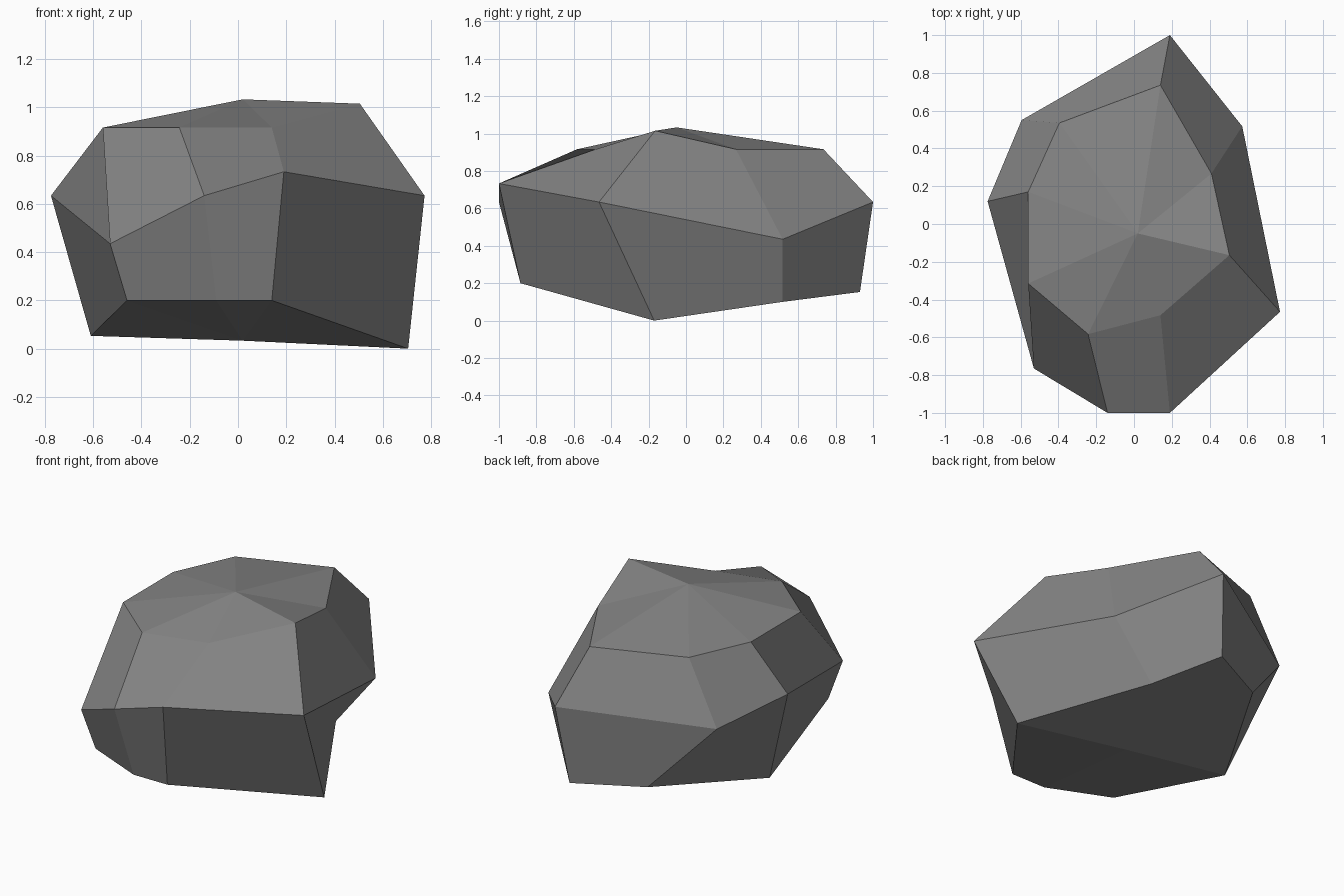
import bpy, bmesh

if "Cube" in bpy.data.objects:
    bpy.data.objects.remove(bpy.data.objects["Cube"])

# Three irregular eight-sided rings (back point first, clockwise from above) and two poles
lower = [(.14, .93, .153), (.305, .515, .10), (.705, -.17, 0), (.14, -.885, .20),
         (-.09, -.885, .20), (-.46, -.725, .20), (-.61, .06, .053), (-.25, .73, .155)]
middle = [(.19, 1, .634), (.573, .517, .435), (.773, -.465, .634), (.19, -1, .733),
          (-.14, -1, .634), (-.53, -.765, .435), (-.775, .12, .634), (-.595, .55, .535)]
upper = [(.14, .735, .916), (.41, .267, .916), (.505, -.165, 1.015), (.14, -.483, .916),
         (-.243, -.583, .916), (-.56, -.315, .916), (-.56, .17, .916), (-.395, .535, .916)]
base, peak = (.02, -.05, .033), (.02, -.05, 1.033)

bm = bmesh.new()
rings = [[bm.verts.new(p) for p in ring] for ring in (lower, middle, upper)]
bottom, top = bm.verts.new(base), bm.verts.new(peak)

for i in range(8):
    j = (i + 1) % 8
    # Side facets between neighbouring rings, folded from low-left to high-right
    for a, b in zip(rings, rings[1:]):
        bm.faces.new((a[i], b[i], b[j], a[j]))
    # Fans closing the underside and crown
    bm.faces.new((bottom, rings[0][i], rings[0][j]))
    bm.faces.new((top, rings[2][j], rings[2][i]))
bmesh.ops.recalc_face_normals(bm, faces=bm.faces)

mesh = bpy.data.meshes.new("rock")
bm.to_mesh(mesh)
bm.free()

# Single stone grey, flat shaded
grey = bpy.data.materials.new("stone grey")
grey.diffuse_color = (.235, .235, .235, 1)
grey.use_nodes = True
grey.node_tree.nodes["Principled BSDF"].inputs["Base Color"].default_value = grey.diffuse_color
mesh.materials.append(grey)
rock = bpy.data.objects.new("rock", mesh)
bpy.context.collection.objects.link(rock)
